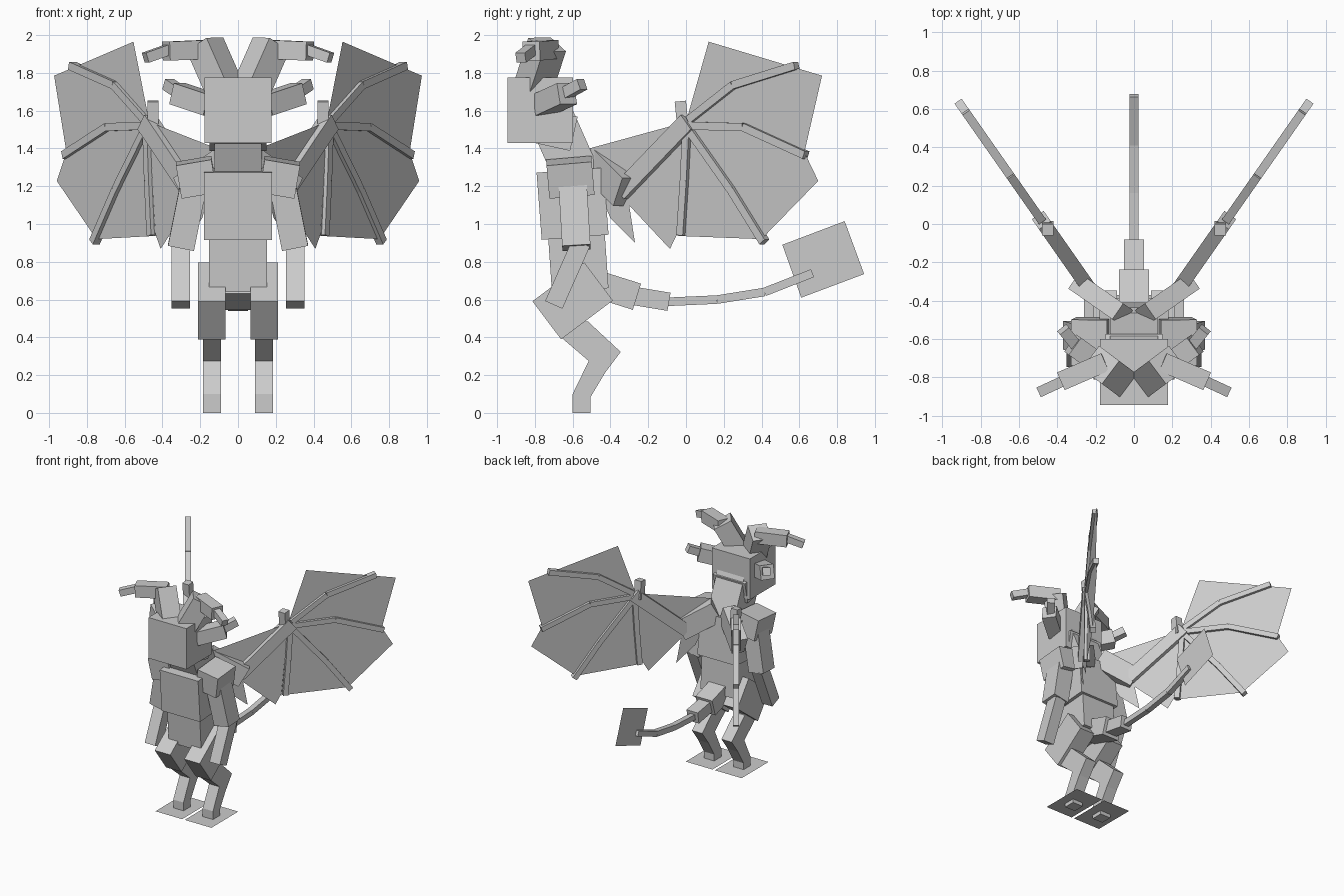
import bpy, bmesh
from mathutils import Vector, Matrix

if "Cube" in bpy.data.objects:
    bpy.data.objects.remove(bpy.data.objects["Cube"], do_unlink=True)

grey = bpy.data.materials.new("light_grey")
grey.use_nodes = True
grey.diffuse_color = (0.6, 0.6, 0.6, 1)
grey.node_tree.nodes["Principled BSDF"].inputs["Base Color"].default_value = (0.6, 0.6, 0.6, 1)


def finish(name, bm):
    mesh = bpy.data.meshes.new(name)
    bm.to_mesh(mesh)
    bm.free()
    mesh.materials.append(grey)
    obj = bpy.data.objects.new(name, mesh)
    bpy.context.collection.objects.link(obj)


def bar(name, start, end, wide, deep, across=(1, 0, 0)):
    """Box running from start to end; its width follows the across direction."""
    a, b = Vector(start), Vector(end)
    up = (b - a).normalized()
    side = Vector(across)
    side = (side - up * side.dot(up)).normalized()
    rot = Matrix((side, up.cross(side), up)).transposed().to_4x4()
    size = Matrix.Diagonal((wide, deep, (b - a).length, 1))
    bm = bmesh.new()
    bmesh.ops.create_cube(bm, size=1, matrix=Matrix.Translation((a + b) / 2) @ rot @ size)
    finish(name, bm)


def sheet(name, points):
    bm = bmesh.new()
    bm.faces.new([bm.verts.new(p) for p in points])
    finish(name, bm)


def prism(name, outline, x0, x1):
    """Side outline (y, z) extruded across x."""
    bm = bmesh.new()
    face = bm.faces.new([bm.verts.new((x0, y, z)) for y, z in outline])
    grown = bmesh.ops.extrude_face_region(bm, geom=[face])["geom"]
    moved = [v for v in grown if isinstance(v, bmesh.types.BMVert)]
    bmesh.ops.translate(bm, verts=moved, vec=(x1 - x0, 0, 0))
    bmesh.ops.recalc_face_normals(bm, faces=bm.faces)
    finish(name, bm)


# Head, neck and trunk
bar("head", (0, -.772, 1.43), (0, -.772, 1.775), .355, .345)
bar("jaw", (0, -.76, 1.42), (0, -.72, 1.6), .3, .3)
bar("neck", (0, -.57, 1.24), (0, -.72, 1.58), .25, .24)
bar("chest", (0, -.587, .93), (0, -.614, 1.285), .36, .355)
bar("abdomen", (0, -.56, .65), (0, -.58, .94), .305, .3)

# Tail, thinning towards a flat fin
bar("tail_base", (0, -.53, .70), (0, -.26, .615), .155, .145)
bar("tail_middle", (0, -.28, .62), (0, -.09, .588), .105, .097)
tail = [(0, -.1, .588), (0, .165, .6), (0, .415, .64), (0, .67, .74)]
for i, (a, b) in enumerate(zip(tail, tail[1:])):
    bar(f"tail_tip_{i + 1}", a, b, .045, .045)
sheet("tail_fin", [(0, .51, .89), (0, .84, 1.015), (0, .943, .735), (0, .61, .61)])

leg_outline = [(-.6, .48), (-.52, .485), (-.346, .323), (-.43, .21), (-.505, .085),
               (-.505, 0), (-.6, 0), (-.6, .1), (-.515, .275), (-.657, .396)]
membrane = [(.0, 1.54), (.12, 1.965), (.72, 1.785), (.627, 1.38), (.7, 1.228),
            (.4, .92), (-.045, .937)]
inner_membrane = [(-.53, 1.395), (.0, 1.54), (-.045, .95), (-.085, .868), (-.33, 1.13)]
back_flap = [(-.47, 1.2), (-.31, 1.16), (-.27, .9), (-.4, 1.03)]
fingers = [[(.02, 1.55), (.255, 1.735), (.585, 1.838)],
           [(.02, 1.52), (.31, 1.513), (.635, 1.365)],
           [(.02, 1.5), (.245, 1.18), (.415, .905)],
           [(.01, 1.5), (-.003, 1.23), (-.022, .94)]]

for s, label in ((1, "left"), (-1, "right")):
    def p(x, y, z):
        return (s * x, y, z)

    def on_wing(y, z):
        return p(.48 + .70 * (y - .015), y, z)

    normal = (s * .819, -.574, 0)

    # Horn in three bends, ear in two
    bar(f"{label}_horn_base", p(.06, -.82, 1.69), p(.175, -.735, 1.95), .15, .15, (s * .6, -.8, 0))
    bar(f"{label}_horn_middle", p(.15, -.72, 1.925), p(.38, -.82, 1.915), .1, .1, (0, 0, 1))
    bar(f"{label}_horn_tip", p(.35, -.81, 1.93), p(.49, -.875, 1.88), .055, .055, (0, 0, 1))
    bar(f"{label}_ear_base", p(.14, -.76, 1.63), p(.32, -.63, 1.69), .115, .11, (0, 0, 1))
    bar(f"{label}_ear_tip", p(.29, -.65, 1.685), p(.37, -.55, 1.74), .06, .06, (0, 0, 1))

    # Arm
    bar(f"{label}_shoulder", p(.205, -.605, 1.16), p(.235, -.62, 1.335), .19, .24)
    bar(f"{label}_upper_arm", p(.235, -.6, 1.21), p(.302, -.58, .875), .14, .15)
    bar(f"{label}_forearm", p(.303, -.555, .9), p(.303, -.7, .572), .097, .1)

    # Leg with a flat foot plate
    bar(f"{label}_thigh", p(.138, -.737, .49), p(.138, -.463, .696), .145, .252)
    prism(f"{label}_lower_leg", leg_outline, s * .09, s * .186)
    sheet(f"{label}_foot_plate", [p(.012, -.73, .03), p(.262, -.73, .03),
                                  p(.262, -.37, .03), p(.012, -.37, .03)])

    # Wing bones
    bar(f"{label}_wing_root", p(.05, -.48, 1.33), p(.28, -.32, 1.17), .17, .1, (0, 0, 1))
    bar(f"{label}_wing_arm", on_wing(-.335, 1.17), on_wing(.02, 1.54), .075, .1, normal)
    bar(f"{label}_wing_thumb", p(.45, -.015, 1.5), p(.45, -.03, 1.65), .06, .06)
    for i, path in enumerate(fingers):
        for a, b, part in zip(path, path[1:], ("inner", "outer")):
            bar(f"{label}_wing_finger_{i + 1}_{part}", on_wing(*a), on_wing(*b), .045, .042, normal)

    # Wing skin
    for part, outline in (("wing_membrane", membrane), ("inner_membrane", inner_membrane),
                          ("back_flap", back_flap)):
        sheet(f"{label}_{part}", [on_wing(y, z) for y, z in outline])
